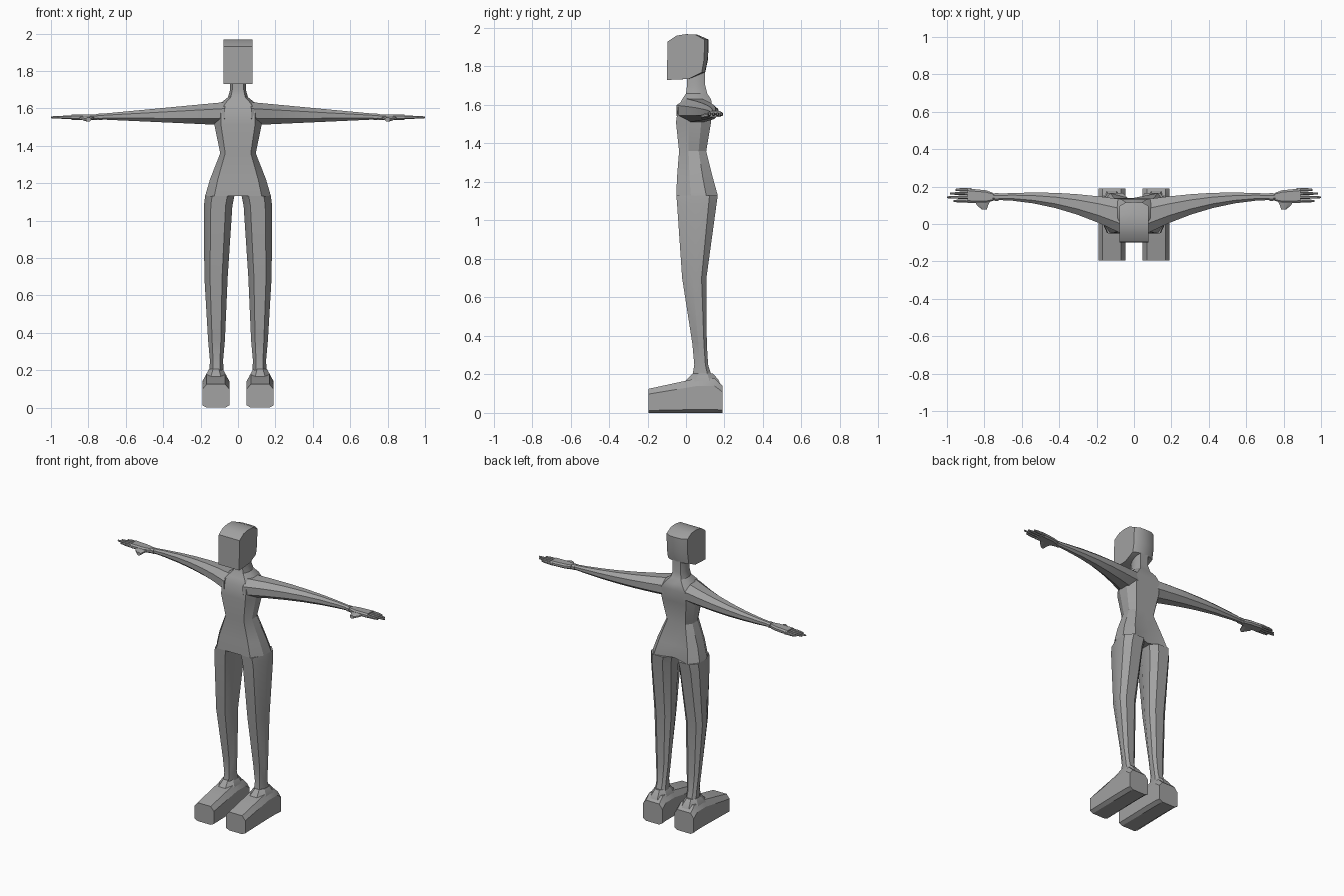
import bpy
import bmesh
from math import pi, sin, radians

old = bpy.data.objects.get("Cube")
if old:
    bpy.data.objects.remove(old, do_unlink=True)

GREY = (.36, .36, .36, 1)
mat = bpy.data.materials.new("plain grey")
mat.use_nodes = True
mat.diffuse_color = GREY
mat.node_tree.nodes["Principled BSDF"].inputs["Base Color"].default_value = GREY


def lerp(start, end, t):
    return start + (end - start) * t


def octagon(left, right, front, back, side=.28, near=.28, far=.28):
    """Chamfered rectangle; near and far set the chamfer depth at front and back."""
    inner, outer = lerp(left, right, side), lerp(right, left, side)
    low, high = lerp(front, back, near), lerp(back, front, far)
    return [(inner, front), (outer, front), (right, low), (right, high),
            (outer, back), (inner, back), (left, high), (left, low)]


def across_x(x, outline):
    return [(x, y, z) for y, z in outline]


def across_y(y, outline):
    return [(x, y, z) for x, z in outline]


def across_z(z, outline):
    return [(x, y, z) for x, y in outline]


def loft(name, rings, sign=1, angle=28):
    """Skin a list of equal-length rings, cap both ends, mirror when sign is negative."""
    bm = bmesh.new()
    loops = [[bm.verts.new((sign * x, y, z)) for x, y, z in ring] for ring in rings]
    for lower, upper in zip(loops, loops[1:]):
        for i in range(len(lower)):
            bm.faces.new((lower[i - 1], lower[i], upper[i], upper[i - 1]))
    bm.faces.new(loops[0])
    bm.faces.new(loops[-1])
    bmesh.ops.recalc_face_normals(bm, faces=bm.faces)
    mesh = bpy.data.meshes.new(name)
    bm.to_mesh(mesh)
    bm.free()
    mesh.materials.append(mat)
    obj = bpy.data.objects.new(name, mesh)
    bpy.context.collection.objects.link(obj)
    bpy.ops.object.select_all(action='DESELECT')
    obj.select_set(True)
    bpy.context.view_layer.objects.active = obj
    bpy.ops.object.shade_smooth_by_angle(angle=radians(angle))


# Torso and neck: height, half width, front, back
TORSO = [(1.13, .176, -.05, .165), (1.22, .15, -.047, .14), (1.36, .095, -.036, .105),
         (1.51, .126, -.052, .13), (1.59, .126, -.04, .137), (1.63, .09, -.02, .13),
         (1.66, .053, 0, .11), (1.7, .042, .005, .1), (1.8, .042, .005, .1)]
rings = []
for z, half, front, back in TORSO:
    outline = octagon(-half, half, front, back, side=.14, near=.35)
    # The cleft at the back fades out above the hips
    cleft = .035 if z < 1.2 else 0
    outline.insert(5, (0, back - cleft))
    rings.append(across_z(z, outline))
loft("torso", rings)

# Head: side profile carried across the width, with a rounded face
PROFILE = [(-.1, 1.73), (-.095, 1.93), (-.05, 1.96), (0, 1.968), (.06, 1.965),
           (.117, 1.94), (.115, 1.84), (.1, 1.77), (.015, 1.735)]
rings = []
for step in (-1, -.6, 0, .6, 1):
    pull = 1 - .18 * step ** 4
    rings.append(across_x(.078 * step, [(min(y, y * pull), z) for y, z in PROFILE]))
loft("head", rings, angle=35)

# Leg: height, inner, outer, front, back
LEG = [(1.13, .02, .176, -.05, .165), (1.08, .03, .182, -.046, .158),
       (.7, .055, .18, -.02, .106), (.36, .07, .16, .033, .108),
       (.25, .08, .15, .043, .115), (.17, .075, .155, .03, .14)]
# Shoe: position along the foot, height of the upper
SHOE = [(-.195, .125), (-.08, .15), (.06, .18), (.15, .178), (.19, .14)]
# Ankle collar: height, half width, front, back
COLLAR = [(.13, .066, -.03, .185), (.17, .057, 0, .17), (.205, .037, .035, .14)]
# Palm: distance out, front, back
PALM = [(.75, .125, .165), (.79, .113, .18), (.89, .113, .19)]
# Thumb: distance out, depth, height, half width
THUMB = [(.81, .13, 1.55, .045), (.81, .1, 1.545, .03), (.8, .077, 1.54, .013)]
FINGER_TIPS = {"index": .965, "middle": 1, "ring": .985, "little": .955}
FOOT_X = .118
ARM_STEPS = 6

for label, sign in (("left_", 1), ("right_", -1)):
    loft(label + "leg",
         [across_z(z, octagon(*sizes, side=.24, near=.42, far=.2)) for z, *sizes in LEG], sign)

    # Shoe with a narrow sole and sloping upper
    loft(label + "shoe",
         [across_y(y, octagon(FOOT_X - .073, FOOT_X + .073, 0, top, side=.16, near=.1, far=.22))
          for y, top in SHOE], sign)

    loft(label + "ankle_collar",
         [across_z(z, octagon(FOOT_X - half, FOOT_X + half, front, back))
          for z, half, front, back in COLLAR], sign)

    # Arm sweeping back from the shoulder and tapering to the wrist
    rings = []
    for i in range(ARM_STEPS + 1):
        t = i / ARM_STEPS
        front = lerp(-.05, .13, 1 - (1 - t) ** 2)
        back = lerp(.133, .16, t) + .02 * sin(pi * t)
        bottom, top = lerp(1.51, 1.542, t), lerp(1.633, 1.567, t)
        rings.append(across_x(lerp(.07, .77, t), octagon(front, back, bottom, top)))
    loft(label + "arm", rings, sign)

    loft(label + "wrist_band",
         [across_x(x, octagon(.122, .166, 1.537, 1.572)) for x in (.725, .745)], sign)
    loft(label + "palm",
         [across_x(x, octagon(front, back, 1.538, 1.568, side=.15))
          for x, front, back in PALM], sign)

    # Fingers side by side, each tapering to its tip
    for i, (name, tip) in enumerate(FINGER_TIPS.items()):
        y = .123 + .02 * i
        loft(label + name + "_finger",
             [across_x(x, octagon(y - r, y + r, 1.552 - r, 1.552 + r))
              for x, r in ((.87, .0095), (.93, .0085), (tip, .005))], sign)

    loft(label + "thumb",
         [across_y(y, octagon(x - half, x + half, z - .011, z + .011))
          for x, y, z, half in THUMB], sign)
